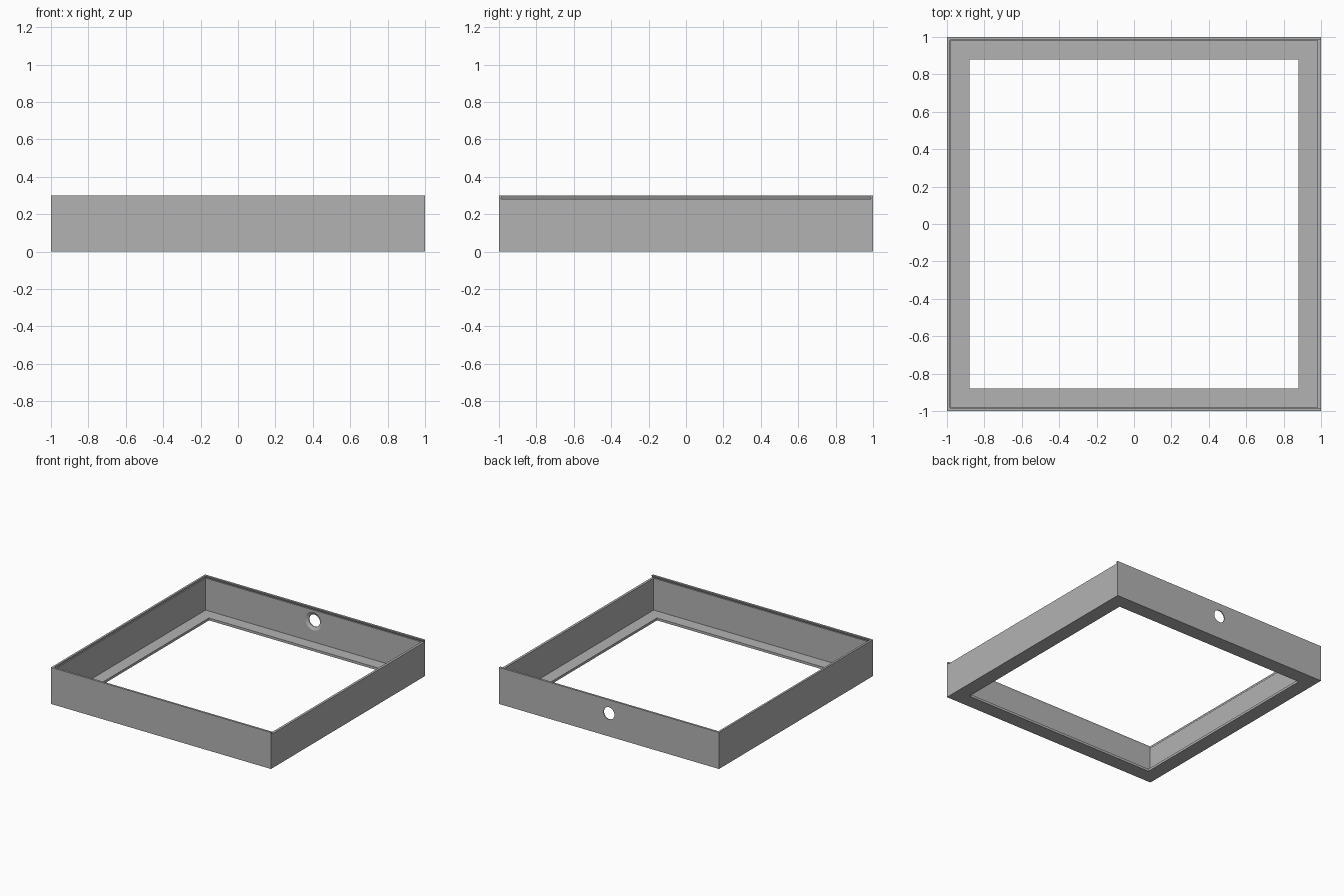
import bpy
import bmesh
from math import cos, sin, pi

cube = bpy.data.objects.get("Cube")
if cube:
    bpy.data.objects.remove(cube, do_unlink=True)

# Key sizes
WALL_INNER, OPENING = 0.98, 0.88
HEIGHT, LEDGE, GROOVE = 0.3, 0.02, 0.282
HOLE_Z, HOLE_R, SINK_R = 0.19, 0.05, 0.075

grey = bpy.data.materials.new("plain grey")
grey.use_nodes = True
colour = (0.45, 0.45, 0.45, 1)
grey.diffuse_color = colour
grey.node_tree.nodes["Principled BSDF"].inputs["Base Color"].default_value = colour


def loft(name, rings, closed=False):
    """Skin a list of point rings, joined end to end or capped."""
    bm = bmesh.new()
    loops = [[bm.verts.new(p) for p in ring] for ring in rings]
    pairs = list(zip(loops, loops[1:]))
    if closed:
        pairs.append((loops[-1], loops[0]))
    else:
        bm.faces.new(loops[0])
        bm.faces.new(loops[-1])
    for a, b in pairs:
        for i in range(len(a)):
            j = (i + 1) % len(a)
            bm.faces.new((a[i], a[j], b[j], b[i]))
    bmesh.ops.recalc_face_normals(bm, faces=bm.faces[:])
    mesh = bpy.data.meshes.new(name)
    bm.to_mesh(mesh)
    bm.free()
    mesh.materials.append(grey)
    obj = bpy.data.objects.new(name, mesh)
    bpy.context.collection.objects.link(obj)
    return obj


def square(half, z, right=None):
    """Square ring; right overrides the +x extent."""
    r = half if right is None else right
    return [(-half, -half, z), (r, -half, z), (r, half, z), (-half, half, z)]


def circle(radius, y):
    return [(radius * cos(2 * pi * i / 32), y, HOLE_Z + radius * sin(2 * pi * i / 32))
            for i in range(32)]


# Walls with an inward ledge at the bottom
profile = [(1, 0), (1, HEIGHT), (WALL_INNER, HEIGHT), (WALL_INNER, LEDGE),
           (OPENING, LEDGE), (OPENING, 0)]
frame = loft("tray_frame", [square(h, z) for h, z in profile], closed=True)

# Dovetail lid channel, open through the +x wall
channel = loft("lid_channel_cutter", [square(h, z, 1.1) for h, z in
               [(0.99, GROOVE), (0.983, 0.296), (0.983, 0.32)]])

# Countersunk hole in the back wall
hole = loft("hole_cutter", [circle(SINK_R, 0.95), circle(SINK_R, WALL_INNER),
                            circle(HOLE_R, 0.993), circle(HOLE_R, 1.05)])

for cutter in (channel, hole):
    cutter.hide_render = True
    cutter.display_type = 'WIRE'
    mod = frame.modifiers.new(cutter.name, 'BOOLEAN')
    mod.operation = 'DIFFERENCE'
    mod.solver = 'EXACT'
    mod.object = cutter

# Bake the cuts and drop the cutters
bpy.context.view_layer.update()
evaluated = frame.evaluated_get(bpy.context.evaluated_depsgraph_get())
baked = bpy.data.meshes.new_from_object(evaluated)
frame.modifiers.clear()
frame.data = baked
for cutter in (channel, hole):
    bpy.data.objects.remove(cutter, do_unlink=True)
